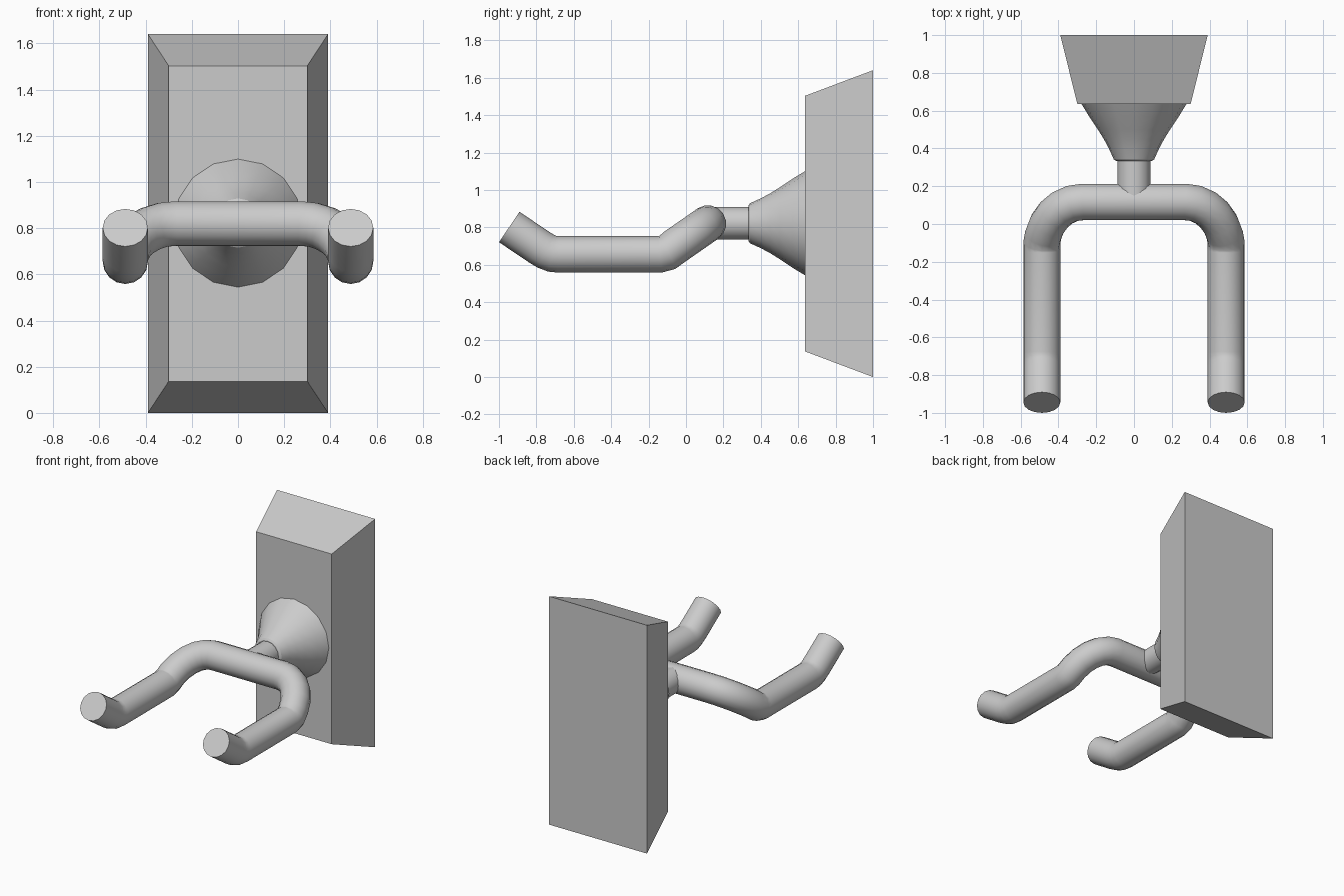
import bpy, bmesh, math

cube = bpy.data.objects.get("Cube")
if cube:
    bpy.data.objects.remove(cube, do_unlink=True)

# One plain grey material
grey = bpy.data.materials.new("plain grey")
grey.use_nodes = True
grey.diffuse_color = (0.6, 0.6, 0.6, 1)
grey.node_tree.nodes["Principled BSDF"].inputs["Base Color"].default_value = (0.6, 0.6, 0.6, 1)


def activate(ob):
    bpy.ops.object.select_all(action='DESELECT')
    ob.select_set(True)
    bpy.context.view_layer.objects.active = ob


def mesh_from_rings(name, rings, smooth):
    """Join successive vertex rings with quads and cap both ends."""
    bm = bmesh.new()
    loops = [[bm.verts.new(p) for p in ring] for ring in rings]
    n = len(loops[0])
    for a, b in zip(loops, loops[1:]):
        for i in range(n):
            j = (i + 1) % n
            bm.faces.new((a[i], a[j], b[j], b[i]))
    bm.faces.new(loops[0])
    bm.faces.new(loops[-1])
    bmesh.ops.recalc_face_normals(bm, faces=bm.faces)
    me = bpy.data.meshes.new(name)
    bm.to_mesh(me)
    bm.free()
    me.materials.append(grey)
    ob = bpy.data.objects.new(name, me)
    bpy.context.collection.objects.link(ob)
    if smooth:
        activate(ob)
        bpy.ops.object.shade_smooth_by_angle(angle=math.radians(30))
    return ob


def rectangle(y, half_w, z0, z1):
    return [(-half_w, y, z0), (half_w, y, z0), (half_w, y, z1), (-half_w, y, z1)]


def circle(y, r, zc=0.822, sides=16):
    steps = [2 * math.pi * i / sides for i in range(sides)]
    return [(r * math.sin(a), y, zc + r * math.cos(a)) for a in steps]


# Tapered wall block
mesh_from_rings("wall_block", [rectangle(0.635, 0.30, 0.137, 1.503),
                               rectangle(1.0, 0.39, 0.0, 1.64)], False)

# Stem and flared collar, turned about the y axis
mesh_from_rings("stem", [circle(0.13, 0.088), circle(0.345, 0.088)], True)
collar = [(0.334, 0.095), (0.342, 0.107), (0.40, 0.133), (0.45, 0.160),
          (0.50, 0.191), (0.57, 0.238), (0.636, 0.278)]
mesh_from_rings("flared_collar", [circle(y, r) for y, r in collar], True)

# Forked arm: one half of the path, then its mirror image
half = [(0.488, -0.945, 0.802), (0.488, -0.785, 0.694), (0.488, -0.75, 0.673),
        (0.488, -0.715, 0.659), (0.488, -0.68, 0.656), (0.488, -0.14, 0.656),
        (0.488, -0.10, 0.666)]
for deg in (75, 60, 45, 30, 15, 0):
    t = math.radians(deg)
    half.append((0.27 + 0.218 * math.sin(t), -0.12 + 0.237 * math.cos(t),
                 0.655 + 0.165 * math.cos(t)))
path = half + [(-x, y, z) for x, y, z in reversed(half)]

cu = bpy.data.curves.new("forked_arm", 'CURVE')
cu.dimensions = '3D'
cu.bevel_depth = 0.098
cu.bevel_resolution = 6
cu.use_fill_caps = True
spline = cu.splines.new('POLY')
spline.points.add(len(path) - 1)
for point, co in zip(spline.points, path):
    point.co = (*co, 1)
cu.materials.append(grey)
arm = bpy.data.objects.new("forked_arm", cu)
bpy.context.collection.objects.link(arm)
activate(arm)
bpy.ops.object.convert(target='MESH')
arm = bpy.context.view_layer.objects.active

# Weld the end caps and shade the tube
bm = bmesh.new()
bm.from_mesh(arm.data)
bmesh.ops.remove_doubles(bm, verts=bm.verts, dist=0.0005)
bmesh.ops.recalc_face_normals(bm, faces=bm.faces)
bm.to_mesh(arm.data)
bm.free()
bpy.ops.object.shade_smooth_by_angle(angle=math.radians(40))
